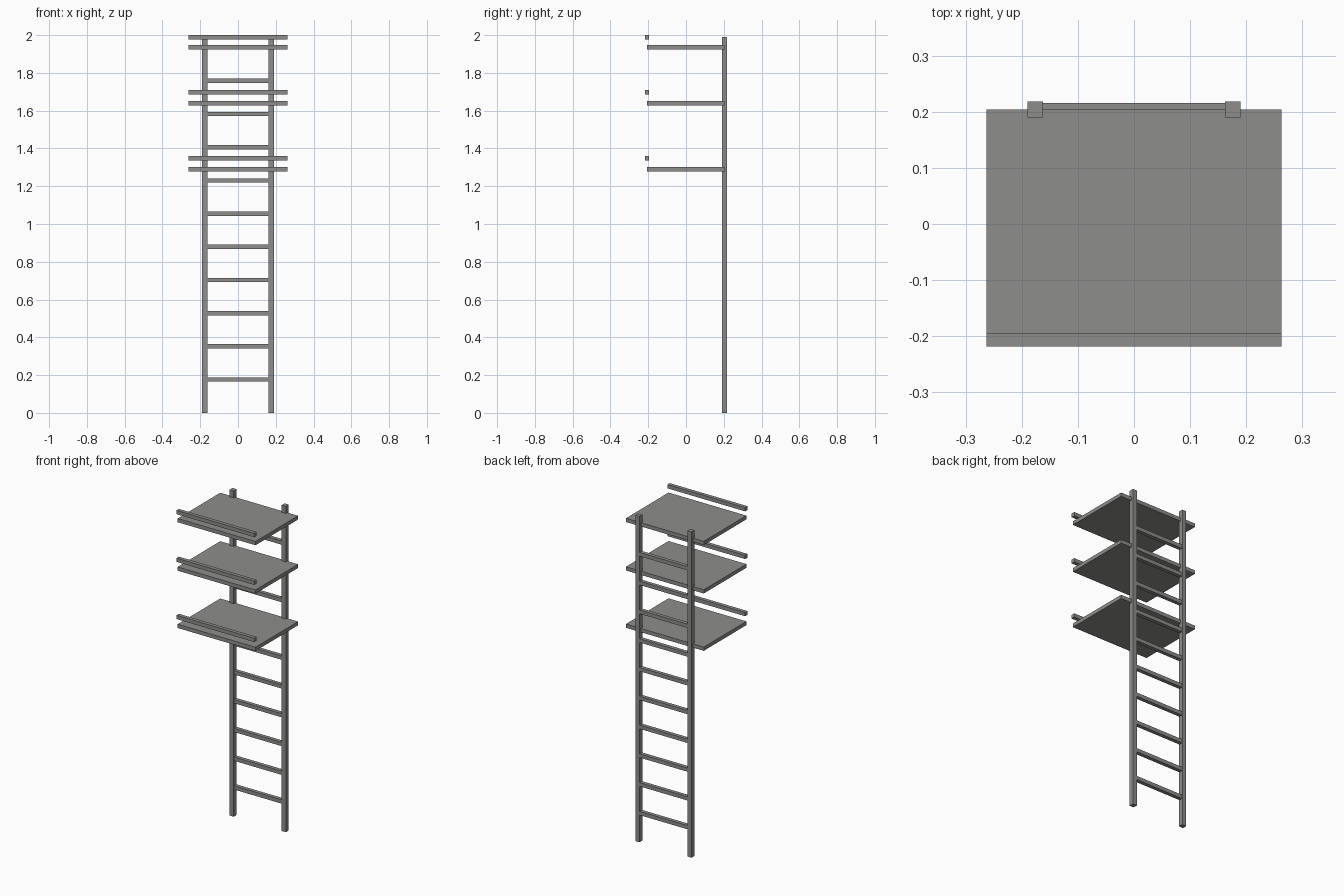
import bpy

if "Cube" in bpy.data.objects:
    bpy.data.objects.remove(bpy.data.objects["Cube"])

# Dark grey finish shared by every part
grey = bpy.data.materials.new("dark_grey")
grey.diffuse_color = (0.27, 0.267, 0.26, 1)
grey.use_nodes = True
grey.node_tree.nodes["Principled BSDF"].inputs["Base Color"].default_value = grey.diffuse_color


def box(name, x, y, z):
    """Axis-aligned box from (min, max) ranges."""
    v = [(a, b, c) for a in x for b in y for c in z]
    f = [(0, 1, 3, 2), (4, 6, 7, 5), (0, 4, 5, 1),
         (2, 3, 7, 6), (0, 2, 6, 4), (1, 5, 7, 3)]
    mesh = bpy.data.meshes.new(name)
    mesh.from_pydata(v, [], f)
    mesh.materials.append(grey)
    obj = bpy.data.objects.new(name, mesh)
    bpy.context.collection.objects.link(obj)
    return obj


H = 0.0115  # half thickness of rungs, shelves and rails

# Upright posts
box("left_post", (-0.19, -0.162), (0.19, 0.218), (0, 1.99))
box("right_post", (0.162, 0.19), (0.19, 0.218), (0, 1.99))

# Ladder rungs
for i in range(10):
    z = 0.1765 + i * 0.1757
    box(f"rung_{i + 1}", (-0.163, 0.163), (0.193, 0.216), (z - H, z + H))

# Shelves, each with a front retaining rail
for i, (s, r) in enumerate(((1.289, 1.348), (1.639, 1.697), (1.935, 1.9885))):
    box(f"shelf_{i + 1}", (-0.263, 0.263), (-0.207, 0.204), (s - H, s + H))
    box(f"shelf_rail_{i + 1}", (-0.263, 0.263), (-0.218, -0.195), (r - H, r + H))
